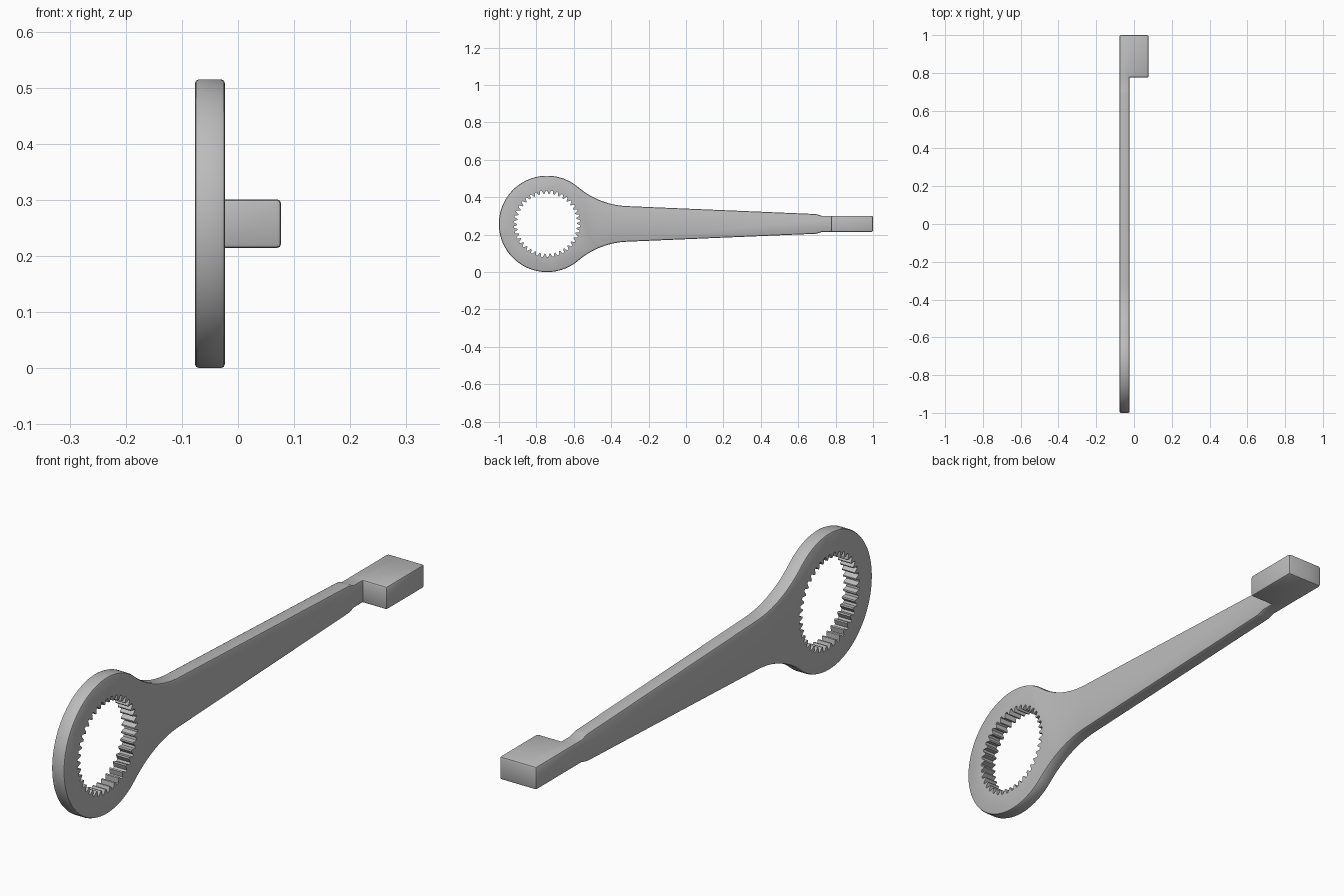
import bpy, bmesh, math

if "Cube" in bpy.data.objects:
    bpy.data.objects.remove(bpy.data.objects["Cube"])

X0, X1, X2 = -0.077, -0.023, 0.077      # back face, bar front face, striking head face
CY, CZ, R = -0.743, 0.2575, 0.2575      # ring centre and outer radius
RF, SLOPE, A = 0.43, 0.042, 0.113       # neck fillet radius, handle taper line

steel = bpy.data.materials.new("steel grey")
steel.diffuse_color = (0.5, 0.5, 0.5, 1)
steel.use_nodes = True
steel.node_tree.nodes["Principled BSDF"].inputs["Base Color"].default_value = steel.diffuse_color


def link(name, bm):
    me = bpy.data.meshes.new(name)
    bm.to_mesh(me)
    bm.free()
    me.materials.append(steel)
    ob = bpy.data.objects.new(name, me)
    bpy.context.collection.objects.link(ob)
    return ob


def extrude_x(bm, faces, dx):
    ext = bmesh.ops.extrude_face_region(bm, geom=faces, use_keep_orig=True)
    bmesh.ops.translate(bm, vec=(dx, 0, 0),
                        verts=[g for g in ext["geom"] if isinstance(g, bmesh.types.BMVert)])


# Upper half outline: ring arc, concave neck arc, tapered handle, small step
k = math.hypot(1, SLOPE)
u0 = 0.44
for _ in range(40):
    v0 = A - SLOPE * u0 + RF * k
    u0 = math.sqrt((R + RF) ** 2 - v0 ** 2)
theta = math.atan2(v0, u0)
half = []
for i in range(41):
    a = math.pi + (theta - math.pi) * i / 40
    half.append((CY + R * math.cos(a), R * math.sin(a)))
end = 1.5 * math.pi - math.atan(SLOPE)
for i in range(1, 15):
    a = theta + math.pi + (end - theta - math.pi) * i / 14
    half.append((CY + u0 + RF * math.cos(a), v0 + RF * math.sin(a)))
half += [(0.69, A - SLOPE * (0.69 - CY)), (0.703, 0.051), (0.725, 0.0435), (0.775, 0.0435)]
outline = half + [(y, -z) for y, z in reversed(half[1:])]

# Wrench body: extruded outline, then the striking head pulled out at the end
bm = bmesh.new()
verts = [bm.verts.new((X0, y, CZ + z)) for y, z in outline]
n = len(half)
main = bm.faces.new(verts)
tip = [bm.verts.new((X0, 1.0, CZ + s * 0.0435)) for s in (1, -1)]
cap = bm.faces.new([verts[n - 1], tip[0], tip[1], verts[n]])
extrude_x(bm, [main, cap], X1 - X0)
bmesh.ops.recalc_face_normals(bm, faces=bm.faces)
top = next(f for f in bm.faces if f.calc_center_median().y > 0.8
           and all(abs(v.co.x - X1) < 1e-5 for v in f.verts))
head = bmesh.ops.extrude_discrete_faces(bm, faces=[top])["faces"][0]
for v in head.verts:
    v.co.x = X2
bmesh.ops.recalc_face_normals(bm, faces=bm.faces)

# Rounded rims on the sharp outer edges only
bm.normal_update()
sharp = [e for e in bm.edges if e.is_manifold and e.calc_face_angle_signed() > 0.7]
bmesh.ops.bevel(bm, geom=sharp, offset=0.008, segments=2, profile=0.5,
                affect='EDGES', clamp_overlap=True)
wrench = link("slogging_wrench", bm)

# Toothed socket cutter
TEETH = 38
bm = bmesh.new()
loop = []
for i in range(TEETH):
    for f, r in ((0.0, 0.160), (0.2, 0.160), (0.46, 0.178), (0.74, 0.178)):
        a = 2 * math.pi * (i + f) / TEETH
        loop.append(bm.verts.new((-0.15, CY + r * math.cos(a), CZ + r * math.sin(a))))
extrude_x(bm, [bm.faces.new(loop)], 0.25)
bmesh.ops.recalc_face_normals(bm, faces=bm.faces)
cutter = link("socket_cutter", bm)
cutter.hide_render = True

mod = wrench.modifiers.new("toothed socket", 'BOOLEAN')
mod.operation = 'DIFFERENCE'
mod.solver = 'EXACT'
mod.object = cutter

# Smooth curved walls, crisp edges
bpy.context.view_layer.objects.active = wrench
wrench.select_set(True)
bpy.ops.object.modifier_apply(modifier=mod.name)
bpy.ops.object.shade_smooth_by_angle(angle=math.radians(28))
bpy.data.objects.remove(cutter)
